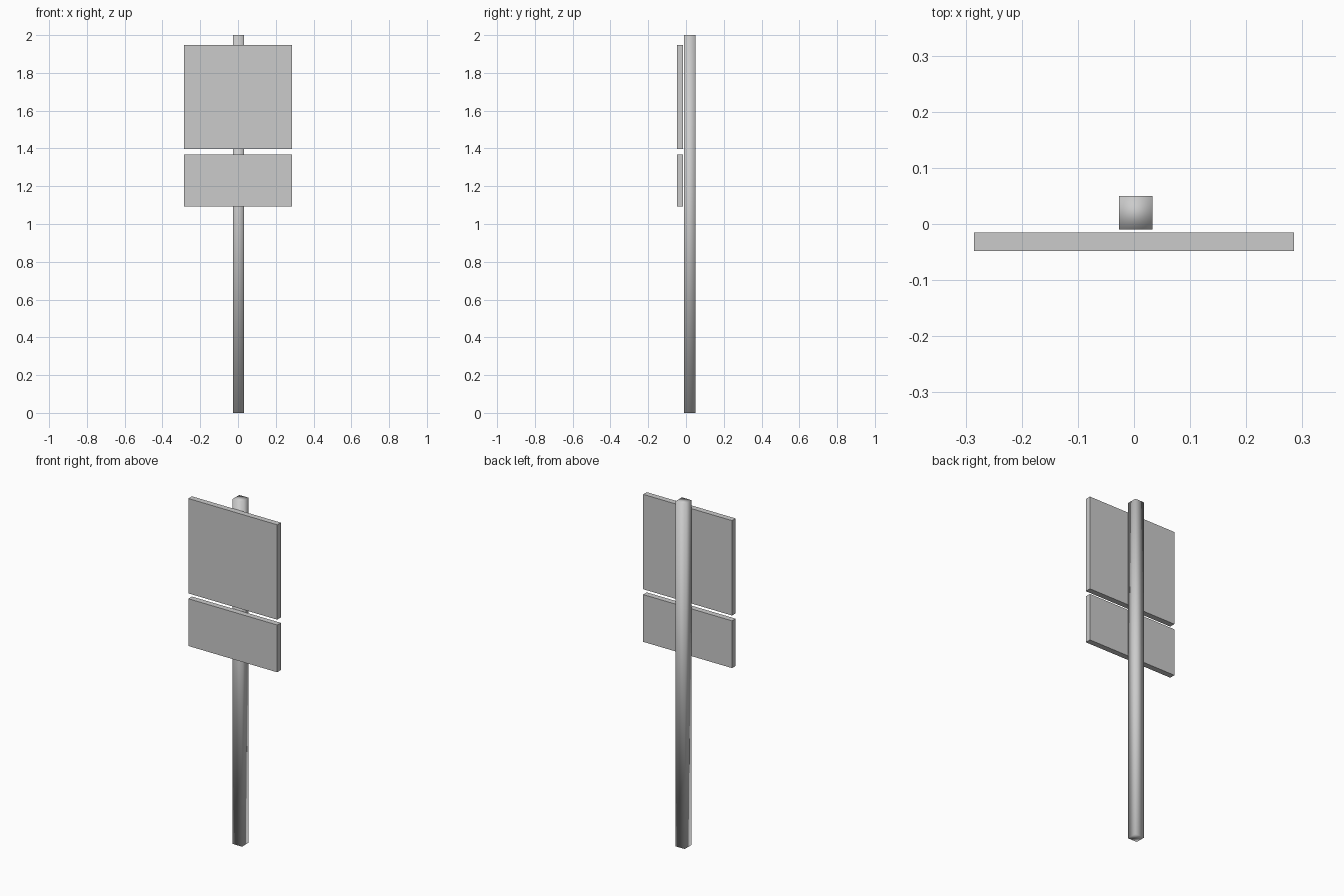
import bpy

old = bpy.data.objects.get("Cube")
if old:
    bpy.data.objects.remove(old, do_unlink=True)

# Plain grey paint
grey = bpy.data.materials.new("plain_grey")
grey.use_nodes = True
color = (0.6, 0.6, 0.6, 1)
grey.diffuse_color = color
grey.node_tree.nodes["Principled BSDF"].inputs["Base Color"].default_value = color


def box(name, low, high, smooth=False):
    """Box spanning two opposite corners."""
    center = [(a + b) / 2 for a, b in zip(low, high)]
    bpy.ops.mesh.primitive_cube_add(size=1, location=center)
    part = bpy.context.object
    part.name = name
    part.scale = [b - a for a, b in zip(low, high)]
    bpy.ops.object.transform_apply(location=False, rotation=False, scale=True)
    part.data.materials.append(grey)
    if smooth:
        bpy.ops.object.shade_smooth()
    return part


# Square post with softly shaded corners
box("post", (-0.027, -0.01, 0), (0.033, 0.05, 2), smooth=True)

# Two flat panels in front of the post
for name, bottom, top in (("upper_panel", 1.398, 1.948), ("lower_panel", 1.093, 1.367)):
    box(name, (-0.285, -0.048, bottom), (0.285, -0.015, top))
